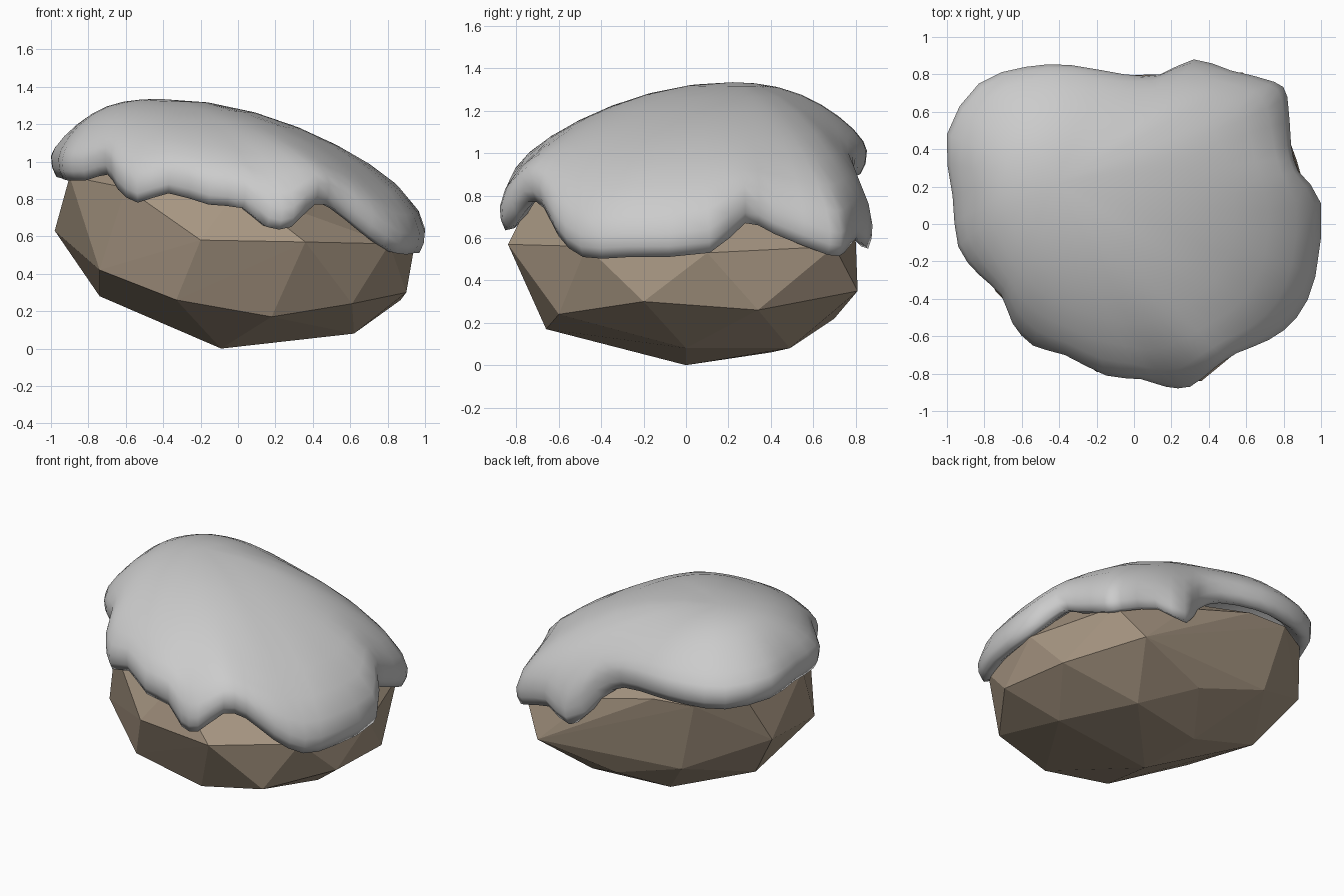
import bpy, bmesh
from math import sin, pi
from mathutils import Vector

if "Cube" in bpy.data.objects:
    bpy.data.objects.remove(bpy.data.objects["Cube"])


def add_object(name, bm):
    bmesh.ops.recalc_face_normals(bm, faces=bm.faces)
    mesh = bpy.data.meshes.new(name)
    bm.to_mesh(mesh)
    bm.free()
    obj = bpy.data.objects.new(name, mesh)
    bpy.context.collection.objects.link(obj)
    return obj


# Rock: faceted convex boulder, listed from the foot upwards
foot = [(-.09, 0, 0), (.62, 0, .08), (.38, .49, .08), (-.16, .4, .06), (.18, -.66, .17), (.05, .7, .22),
        (.61, -.6, .24), (-.33, -.65, .26), (-.74, .29, .28), (.9, -.2, .3), (.87, .34, .26)]
waist = [(.58, .81, .35), (-.47, .72, .39), (-.74, -.36, .42), (-.2, -.79, .58), (.36, -.84, .57),
         (.81, -.47, .56), (.94, .1, .53), (-.98, .45, .63)]
crown = [(.74, .7, .56), (.2, .76, .72), (-.3, .79, .86), (-.6, .77, .88), (-.88, .58, .92), (-.9, 0, .92),
         (-.6, -.5, .86), (0, -.7, .85), (-.5, .2, 1.2), (.3, .2, 1.04), (-.2, -.35, 1.05), (.6, .25, .85)]
bm = bmesh.new()
for p in foot + waist + crown:
    bm.verts.new(p)
bmesh.ops.convex_hull(bm, input=bm.verts)
bmesh.ops.delete(bm, geom=[v for v in bm.verts if not v.link_faces], context='VERTS')
rock = add_object("rock", bm)
stone = bpy.data.materials.new("stone")
stone.diffuse_color = (.38, .3, .22, 1)
stone.use_nodes = True
stone.node_tree.nodes["Principled BSDF"].inputs["Base Color"].default_value = stone.diffuse_color
rock.data.materials.append(stone)

# Snow rim: outline of the drooping edge, counter-clockwise
rim = [(-1, .48, .92), (-.97, .15, .91), (-.94, -.12, .9), (-.83, -.27, .9), (-.71, -.38, .93),
       (-.65, -.53, .85), (-.54, -.65, .78), (-.37, -.7, .83), (-.15, -.81, .77), (.04, -.83, .75),
       (.17, -.87, .65), (.3, -.87, .65), (.43, -.77, .77), (.55, -.69, .74), (.72, -.62, .61),
       (.87, -.5, .51), (.97, -.28, .51), (1, .11, .53), (.88, .28, .67), (.84, .42, .62),
       (.82, .68, .52), (.75, .76, .53), (.52, .82, .6), (.32, .88, .55), (.14, .8, .76),
       (-.05, .8, .87), (-.34, .85, .9), (-.58, .84, .9), (-.83, .75, .9)]
rim = [Vector(p) for p in rim]
STEPS, N = 2, len(rim)
edge = []
for i in range(N):
    a, b, c, d = (rim[(i + k) % N] for k in (-1, 0, 1, 2))
    for s in range(STEPS):
        t = s / STEPS
        edge.append(b + (c - a) * t / 2 + (2 * a - 5 * b + 4 * c - d) * t * t / 2
                    + (3 * b - a - 3 * c + d) * t ** 3 / 2)
M = len(edge)
W = 4
soft = [sum((edge[(i + k) % M] for k in range(-W, W + 1)), Vector()) / (2 * W + 1) for i in range(M)]

# Snow cap: dome rings that pick up the rim's lumps, then a rolled lip
apex = Vector((-.42, .22, 1.335))
BULGE, RINGS = .11, 8
rings = []
for k in range(1, RINGS + 1):
    u = sin(k / RINGS * pi / 2)
    h = max(0, 1 - u * u) ** .6
    ring = []
    for e, s in zip(edge, soft):
        p = s.lerp(e, u ** 5)
        z = p.z + BULGE
        q = apex.lerp(p, u)
        out = Vector((p.x - apex.x, p.y - apex.y, 0)).normalized()
        lean = .03 * 4 * u * u * (1 - u * u) * (.3 * out.y - .9 * out.x)
        ring.append(Vector((q.x, q.y, z + (apex.z - z) * h + lean)))
    rings.append(ring)
for inset, dz in ((.006, .05), (.03, 0), (.08, .01), (.15, .07)):
    ring = []
    for e in edge:
        inward = Vector((apex.x - e.x, apex.y - e.y, 0)).normalized()
        ring.append(e + inward * inset + Vector((0, 0, dz)))
    rings.append(ring)

bm = bmesh.new()
top = bm.verts.new(apex)
loops = [[bm.verts.new(p) for p in ring] for ring in rings]
for i in range(M):
    j = (i + 1) % M
    bm.faces.new((top, loops[0][i], loops[0][j]))
    for r0, r1 in zip(loops, loops[1:]):
        bm.faces.new((r0[i], r1[i], r1[j], r0[j]))
snow = add_object("snow_cap", bm)
for f in snow.data.polygons:
    f.use_smooth = True
